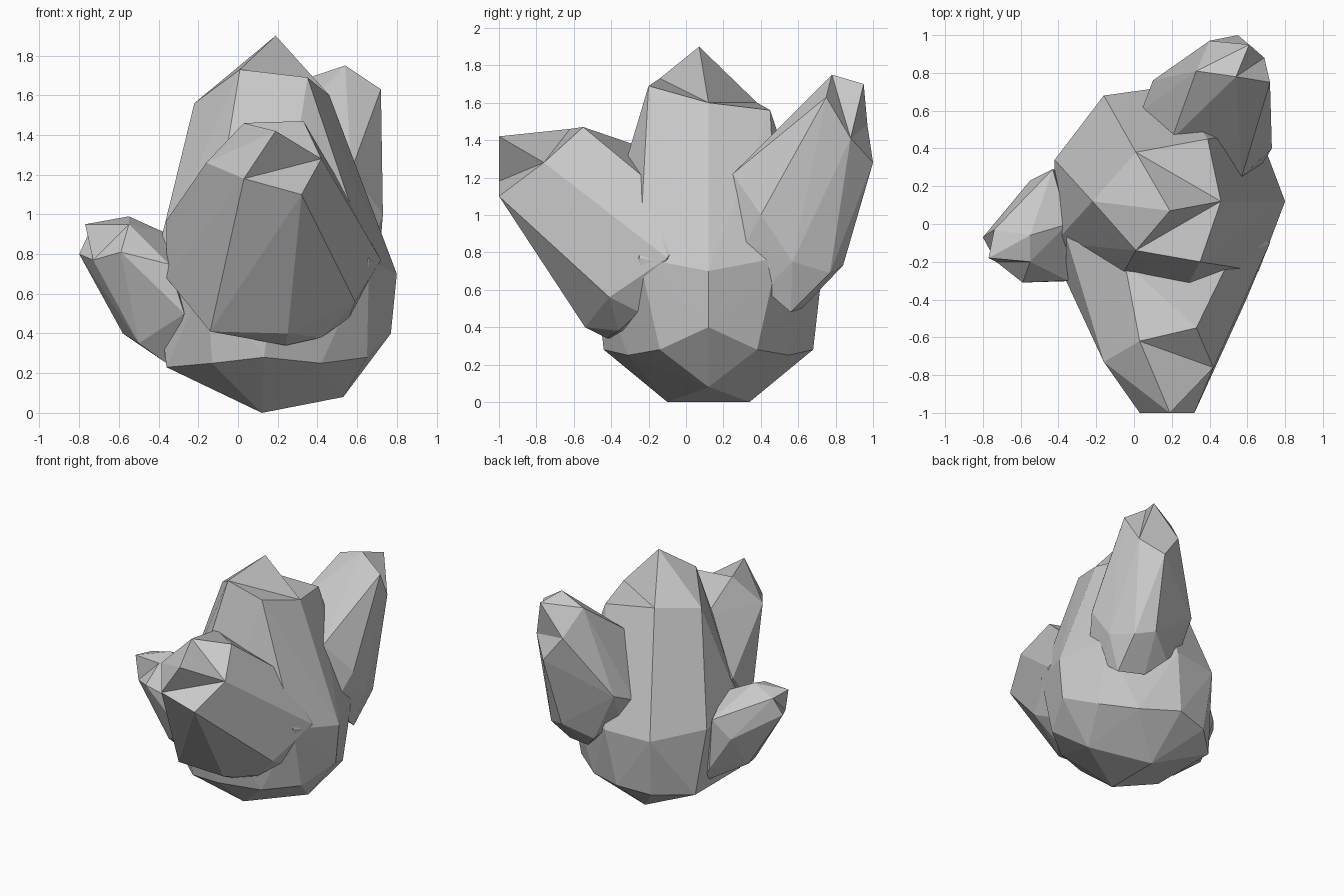
import bpy
import bmesh

default_cube = bpy.data.objects.get("Cube")
if default_cube:
    bpy.data.objects.remove(default_cube, do_unlink=True)


def flat_material(name, value):
    material = bpy.data.materials.new(name)
    material.use_nodes = True
    colour = (value, value, value, 1)
    material.diffuse_color = colour
    shader = material.node_tree.nodes["Principled BSDF"]
    shader.inputs["Base Color"].default_value = colour
    shader.inputs["Roughness"].default_value = .8
    return material


stone = flat_material("grey stone", .58)


def mirrored(points, middle):
    """Repeat the points on the other side of the plane y = middle."""
    return points + [(x, middle * 2 - y, z) for x, y, z in points
                     if y != middle]


def crystal(name, point, crown, shoulders, girdle, root):
    """Stretch a convex body, then replace its flat top with a spike.

    The spike stands on the four crown corners. Each shoulder is a lower
    corner beside the first crown corner, which the spike leaves bare.
    """
    bm = bmesh.new()
    corners = [bm.verts.new(p) for p in crown]
    sides = [bm.verts.new(p) for p in shoulders]
    body = [bm.verts.new(p) for p in girdle + root]
    rim = set(corners + sides)
    skin = bmesh.ops.convex_hull(bm, input=list(rim) + body)
    hidden = set(skin["geom_interior"] + skin["geom_unused"])
    bmesh.ops.delete(bm, geom=[v for v in body if v in hidden],
                     context="VERTS")

    # Open the top, then close it with the spike and two shoulder facets
    top = [face for face in bm.faces if rim.issuperset(face.verts)]
    bmesh.ops.delete(bm, geom=top, context="FACES_KEEP_BOUNDARY")
    apex = bm.verts.new(point)
    first, second, third, last = corners
    for a, b in zip(corners, [second, third, last, first]):
        bm.faces.new((apex, a, b))
    bm.faces.new((first, sides[0], second))
    bm.faces.new((last, sides[1], first))

    bmesh.ops.recalc_face_normals(bm, faces=bm.faces)
    mesh = bpy.data.meshes.new(name)
    bm.to_mesh(mesh)
    bm.free()
    mesh.materials.append(stone)
    mesh.shade_flat()
    shard = bpy.data.objects.new(name, mesh)
    bpy.context.collection.objects.link(shard)


# Upright central crystal: body is symmetric, the cut tip is not
centre_plane = .12
crystal(
    "main_crystal",
    point=(.19, .07, 1.9),
    crown=[(.46, .12, 1.6), (.01, .38, 1.6),
           (-.22, .12, 1.56), (.01, -.14, 1.73)],
    shoulders=[(.39, .45, 1.56), (.35, -.2, 1.69)],
    girdle=mirrored([(.8, .12, .7), (.66, .49, .77), (.2, .73, .72),
                     (-.16, .68, .7), (-.42, .34, .74)], centre_plane),
    root=mirrored([(.77, .12, .4), (.65, .38, .28), (.42, .55, .25),
                   (.13, .68, .28), (-.13, .62, .25), (-.36, .4, .23),
                   (.53, .12, .08), (.12, .34, 0)], centre_plane),
)

# Broad crystal leaning towards the front
crystal(
    "front_crystal",
    point=(.19, -1, 1.42),
    crown=[(.42, -.76, 1.28), (.03, -1, 1.18),
           (-.16, -.73, 1.26), (.03, -.62, 1.46)],
    shoulders=[(.32, -1, 1.1), (.33, -.55, 1.47)],
    girdle=[(.72, -.1, .77), (.59, -.41, .56), (.25, -.54, .4),
            (-.14, -.54, .41), (-.36, -.3, .68), (-.36, -.07, .97)],
    root=[(-.05, -.2, 1.35), (.5, -.2, 1.18), (.6, 0, .92),
          (.56, -.25, .48), (.42, -.36, .38), (.24, -.42, .34), (.1, 0, .4)],
)

# Tall crystal leaning to the back and left
crystal(
    "back_crystal",
    point=(.61, .95, 1.7),
    crown=[(.69, .88, 1.41), (.54, .78, 1.75),
           (.33, .81, 1.68), (.4, .97, 1.48)],
    shoulders=[(.72, .75, 1.63), (.55, 1, 1.28)],
    girdle=[(.1, .76, 1.02), (.04, .6, .95), (.2, .45, 1.4),
            (.57, .25, 1.22), (.73, .4, 1), (.71, .57, .75)],
    root=[(.5, .84, .73), (.64, .77, .69), (.62, .56, .48),
          (.42, .62, .5), (.64, .42, .6), (.68, .32, .85),
          (.3, .72, .62), (.12, .66, .8)],
)

# Small crystal low on the right side
crystal(
    "side_crystal",
    point=(-.77, -.18, .95),
    crown=[(-.73, -.2, .77), (-.74, -.03, .93),
           (-.55, -.06, .99), (-.55, -.2, .95)],
    shoulders=[(-.8, -.07, .8), (-.59, -.31, .81)],
    girdle=[(-.55, .23, .65), (-.43, .29, .8), (-.35, 0, .9),
            (-.35, -.3, .75), (-.27, -.3, .5)],
    root=[(-.58, .05, .4), (-.5, -.15, .35), (-.36, -.1, .25),
          (-.4, .28, .4), (-.34, .26, .28)],
)
